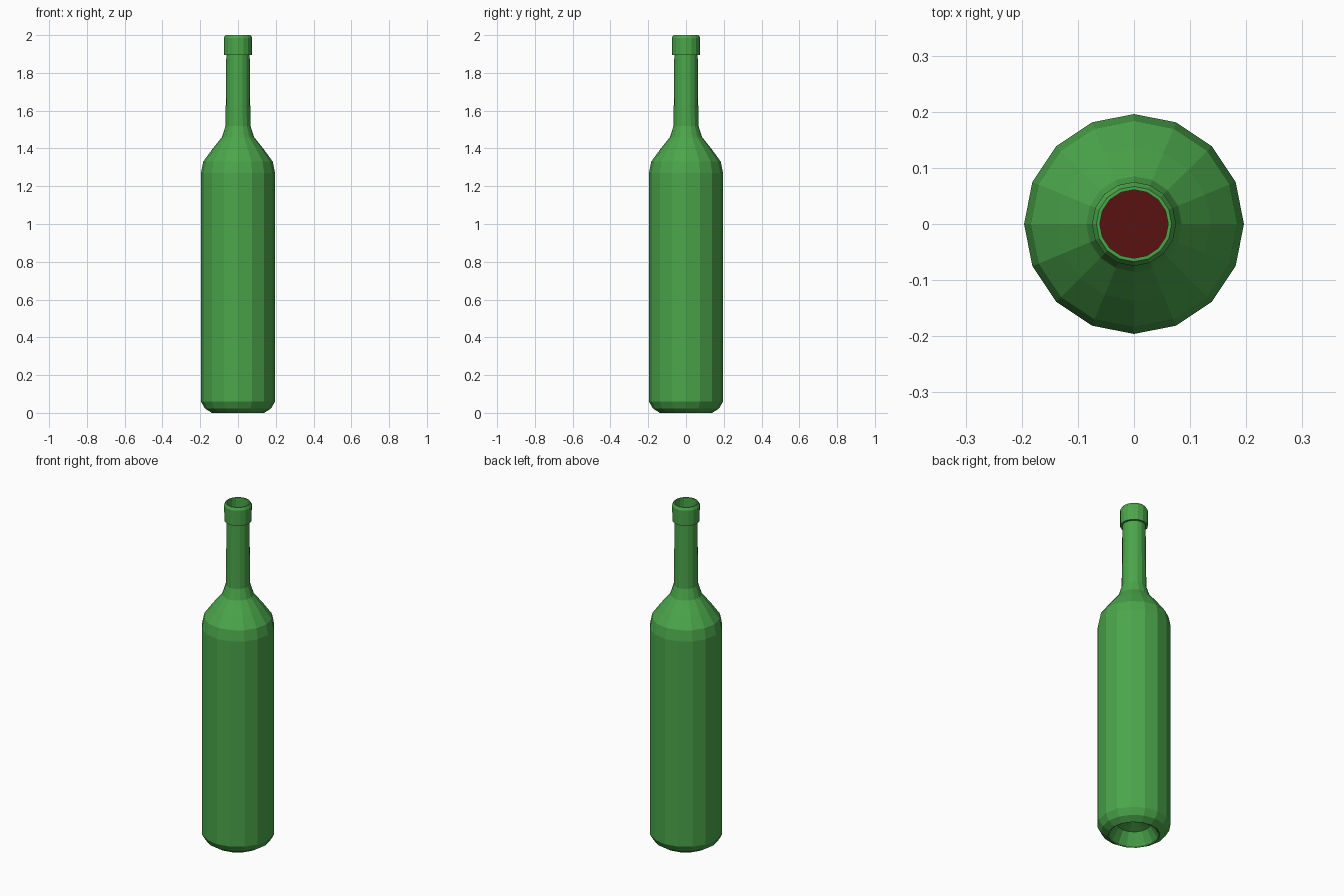
import bpy
import math

if "Cube" in bpy.data.objects:
    bpy.data.objects.remove(bpy.data.objects["Cube"])

SIDES = 16


def material(name, color):
    mat = bpy.data.materials.new(name)
    mat.diffuse_color = color
    mat.use_nodes = True
    mat.node_tree.nodes["Principled BSDF"].inputs["Base Color"].default_value = mat.diffuse_color
    return mat


def lathe(name, profile, mat):
    """Spin an (r, z) profile around z; r = 0 ends become a single pole."""
    verts, rings, faces = [], [], []
    for r, z in profile:
        start = len(verts)
        if r == 0:
            verts.append((0, 0, z))
            rings.append([start] * SIDES)
        else:
            for i in range(SIDES):
                a = 2 * math.pi * i / SIDES
                verts.append((r * math.cos(a), r * math.sin(a), z))
            rings.append(list(range(start, start + SIDES)))
    for low, high in zip(rings, rings[1:]):
        for i in range(SIDES):
            j = (i + 1) % SIDES
            quad = [low[i], low[j], high[j], high[i]]
            faces.append(list(dict.fromkeys(quad)))
    mesh = bpy.data.meshes.new(name)
    mesh.from_pydata(verts, [], faces)
    mesh.materials.append(mat)
    obj = bpy.data.objects.new(name, mesh)
    bpy.context.collection.objects.link(obj)
    return obj


green = material("green_glass", (0.07, 0.38, 0.07, 1))
red = material("dark_red", (0.1, 0.006, 0.006, 1))

# Glass: punt, base bevel, body, shoulder, neck, lip, then the inner wall
outer = [(0, 0.10), (0.09, 0.07), (0.13, 0.004), (0.138, 0.0),
         (0.175, 0.023), (0.196, 0.06), (0.196, 1.27), (0.184, 1.33),
         (0.137, 1.395), (0.085, 1.46), (0.066, 1.52), (0.062, 1.895)]
lip = [(0.074, 1.895), (0.075, 1.985), (0.067, 2.0), (0.061, 2.0)]
inner = [(0.061, 1.88), (0.061, 1.52), (0.08, 1.455), (0.178, 1.325),
         (0.19, 1.265), (0.19, 0.065), (0.17, 0.03), (0.138, 0.01),
         (0.09, 0.078), (0, 0.108)]
lathe("bottle_glass", outer + lip + inner, green)

# Liquid seen down the neck
liquid = [(0, 0.115), (0.09, 0.085), (0.138, 0.02), (0.168, 0.035),
          (0.186, 0.07), (0.186, 1.26), (0.174, 1.32), (0.077, 1.45),
          (0.061, 1.52), (0, 1.52)]
lathe("liquid", liquid, red)
